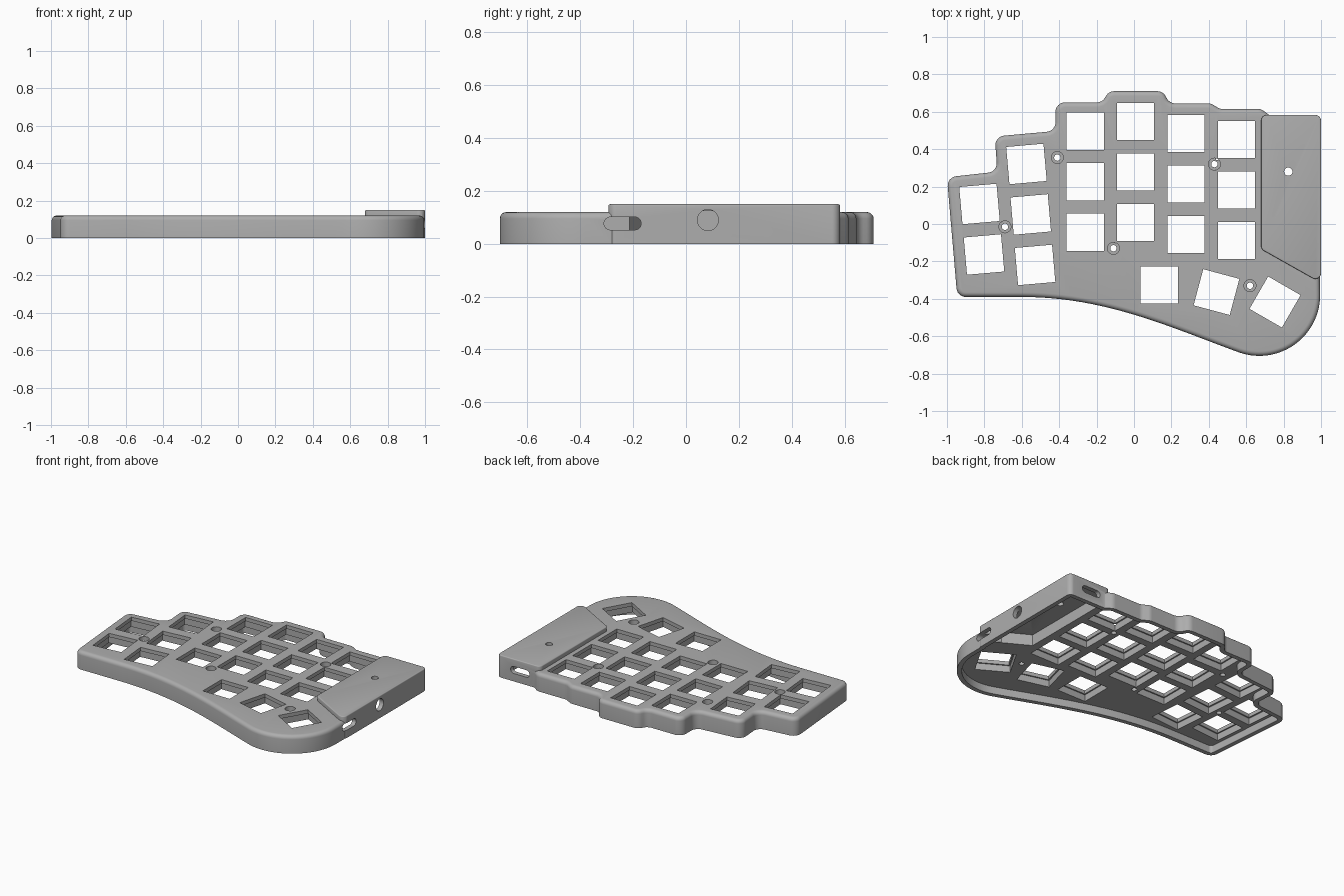
import bpy, bmesh, math
from mathutils import Vector, Matrix

cube = bpy.data.objects.get("Cube")
if cube:
    bpy.data.objects.remove(cube, do_unlink=True)

grey = bpy.data.materials.new("plain grey")
grey.use_nodes = True
grey.diffuse_color = (0.42, 0.42, 0.42, 1)
grey.node_tree.nodes["Principled BSDF"].inputs["Base Color"].default_value = (0.42, 0.42, 0.42, 1)

HEIGHT, COVER_TOP, WALL, PLATE_UNDER = 0.12, 0.15, 0.03, 0.05


def fillet(points, radius, steps=6):
    """Round every corner of a closed polygon."""
    out, n = [], len(points)
    for i in range(n):
        p, a, b = (Vector(points[k % n]) for k in (i, i - 1, i + 1))
        da, db = a - p, b - p
        turn = math.pi - da.angle(db)
        if turn < 0.12:
            out.append(p)
            continue
        t = min(radius * math.tan(turn / 2), da.length * 0.48, db.length * 0.48)
        s, e = p + da.normalized() * t, p + db.normalized() * t
        r = t / math.tan(turn / 2)
        centre = p + (da.normalized() + db.normalized()).normalized() * (r / math.cos(turn / 2))
        for k in range(steps + 1):
            out.append(centre + (s.lerp(e, k / steps) - centre).normalized() * r)
    return out


def inset(points, d):
    """Move a clockwise outline inward by d."""
    out, n = [], len(points)
    for i, p in enumerate(points):
        e1 = (p - points[i - 1]).normalized()
        e2 = (points[(i + 1) % n] - p).normalized()
        n1, n2 = Vector((e1.y, -e1.x)), Vector((e2.y, -e2.x))
        out.append(p + (n1 + n2) * (d / max(0.3, 1 + n1.dot(n2))))
    return out


def loft(bm, rings):
    """Skin a stack of equal rings, each (outline, z), with outward faces and capped ends."""
    first = rings[0][0]
    area = sum(first[i - 1].cross(p) for i, p in enumerate(first))
    way = 1 if area > 0 else -1
    loops = [[bm.verts.new((p.x, p.y, z)) for p in ring[::way]] for ring, z in rings]
    n = len(first)
    for lo, hi in zip(loops, loops[1:]):
        for i in range(n):
            bm.faces.new((lo[i], lo[(i + 1) % n], hi[(i + 1) % n], hi[i]))
    bm.faces.new(loops[0][::-1])
    bm.faces.new(loops[-1])
    return [v for loop in loops for v in loop]


def make(name, bm):
    bm.normal_update()
    mesh = bpy.data.meshes.new(name)
    bm.to_mesh(mesh)
    bm.free()
    mesh.materials.append(grey)
    obj = bpy.data.objects.new(name, mesh)
    bpy.context.scene.collection.objects.link(obj)
    return obj


def edge_profile(outline, top, r, steps=5):
    """Vertical wall whose top edge is rounded over."""
    rings = [(outline, 0)]
    for k in range(steps + 1):
        a = math.pi / 2 * k / steps
        rings.append((inset(outline, r * (1 - math.cos(a))), top - r + r * math.sin(a)))
    return rings


def square(x, y, angle, size):
    rot, h = Matrix.Rotation(math.radians(angle), 2), size / 2
    return [Vector((x, y)) + rot @ Vector(c) for c in ((-h, -h), (-h, h), (h, h), (h, -h))]


def circle(x, y, r, steps=24):
    return [Vector((x + r * math.cos(a), y + r * math.sin(a)))
            for a in (math.tau * k / steps for k in range(steps))]


def slot(x, y, w, h):
    a, b = w / 2, h / 2
    return fillet([(x - a, y - b), (x + a, y - b), (x + a, y + b), (x - a, y + b)], b * 0.95)


# Case outline: stepped back edge, round thumb end, sweeping front edge
back = [(-0.945, -0.39), (-1.0, 0.25), (-0.73, 0.28), (-0.745, 0.468), (-0.42, 0.497),
        (-0.42, 0.65), (-0.17, 0.65), (-0.135, 0.71), (0.155, 0.71), (0.19, 0.645),
        (0.41, 0.645), (0.46, 0.615), (0.68, 0.615), (0.73, 0.577), (0.995, 0.577)]
thumb = [(0.67 + 0.325 * math.cos(a), -0.38 + 0.325 * math.sin(a))
         for a in (math.radians(-110 * k / 28) for k in range(29))]
ctrl = [Vector(c) for c in (thumb[-1], (0.2, -0.555), (-0.15, -0.39), (-0.6, -0.39))]
front = []
for k in range(1, 25):
    t = k / 24
    front.append(sum((ctrl[i] * (math.comb(3, i) * t ** i * (1 - t) ** (3 - i))
                      for i in range(4)), Vector((0, 0))))
outline = fillet(back + thumb + front, 0.05)

bm = bmesh.new()
loft(bm, edge_profile(outline, HEIGHT, 0.025))
case = make("keyboard_case", bm)

# Raised controller cover on the left end
cover_corners = [Vector(c) for c in ((0.68, -0.135), (0.68, 0.583), (1.0, 0.583), (1.0, -0.315))]
bm = bmesh.new()
loft(bm, edge_profile(fillet(cover_corners, 0.03), COVER_TOP, 0.006, 3))
cover = make("controller_cover", bm)

# Hollow underside and controller pocket
bm = bmesh.new()
cavity_outline = inset(outline, WALL)
loft(bm, [(cavity_outline, -0.02), (cavity_outline, PLATE_UNDER)])
cavity = make("cavity_cutter", bm)
bm = bmesh.new()
pocket_outline = inset(cover_corners, WALL)
loft(bm, [(pocket_outline, -0.03), (pocket_outline, 0.125)])
pocket = make("pocket_cutter", bm)

# Key openings: columns of (top x, top y, x drift, rows, tilt)
keys = []
for x, y, drift, rows, tilt in ((-0.826, 0.107, 0.024, 2, 5), (-0.575, 0.321, 0.023, 3, 5),
                                (-0.26, 0.495, 0, 3, 0), (0.008, 0.548, 0, 3, 0),
                                (0.278, 0.484, 0, 3, 0), (0.548, 0.452, 0, 3, 0)):
    keys += [(x + drift * r, y - 0.27 * r, tilt) for r in range(rows)]
keys += [(0.136, -0.326, 0), (0.441, -0.364, -15), (0.754, -0.417, -30)]


def key_cutter(name, size, low, high):
    bm = bmesh.new()
    for x, y, tilt in keys:
        ring = square(x, y, tilt, size)
        loft(bm, [(ring, low), (ring, high)])
    return make(name, bm)


openings = key_cutter("key_opening_cutter", 0.2, -0.04, 0.2)
wells = key_cutter("key_well_cutter", 0.218, -0.05, 0.095)

# Screw holes with wide seats, and the cover's reset hole
bm = bmesh.new()
for x, y in ((-0.41, 0.355), (-0.69, -0.015), (-0.11, -0.13), (0.43, 0.32), (0.62, -0.33)):
    seat, hole = circle(x, y, 0.032), circle(x, y, 0.017)
    loft(bm, [(hole, -0.06), (hole, 0.09), (seat, 0.09), (seat, 0.2)])
reset = circle(0.825, 0.28, 0.022)
loft(bm, [(reset, -0.06), (reset, 0.2)])
holes = make("screw_cutter", bm)

# Ports: side slot, side round jack, back slot
bm = bmesh.new()
to_side = Matrix(((0, 0, 1, 0), (1, 0, 0, 0), (0, 1, 0, 0), (0, 0, 0, 1)))
to_back = Matrix.Rotation(math.pi / 2, 4, 'X')
for ring, low, high, turn in ((slot(-0.24, 0.077, 0.14, 0.048), 0.88, 1.1, to_side),
                              (circle(0.083, 0.09, 0.04), 0.9, 1.1, to_side),
                              (slot(0.83, 0.077, 0.14, 0.048), -0.7, -0.5, to_back)):
    bmesh.ops.transform(bm, matrix=turn, verts=loft(bm, [(ring, low), (ring, high)]))
ports = make("port_cutter", bm)

# Combine everything into one shell
for tool, mode in ((cover, 'UNION'), (cavity, 'DIFFERENCE'), (pocket, 'DIFFERENCE'),
                   (openings, 'DIFFERENCE'), (wells, 'DIFFERENCE'),
                   (holes, 'DIFFERENCE'), (ports, 'DIFFERENCE')):
    mod = case.modifiers.new(tool.name, 'BOOLEAN')
    mod.operation, mod.object, mod.solver = mode, tool, 'EXACT'
    bpy.context.view_layer.update()
    with bpy.context.temp_override(object=case, active_object=case):
        bpy.ops.object.modifier_apply(modifier=mod.name)
    bpy.data.objects.remove(tool, do_unlink=True)

bpy.ops.object.select_all(action='DESELECT')
bpy.context.view_layer.objects.active = case
case.select_set(True)
bpy.ops.object.shade_smooth_by_angle(angle=math.radians(32))
